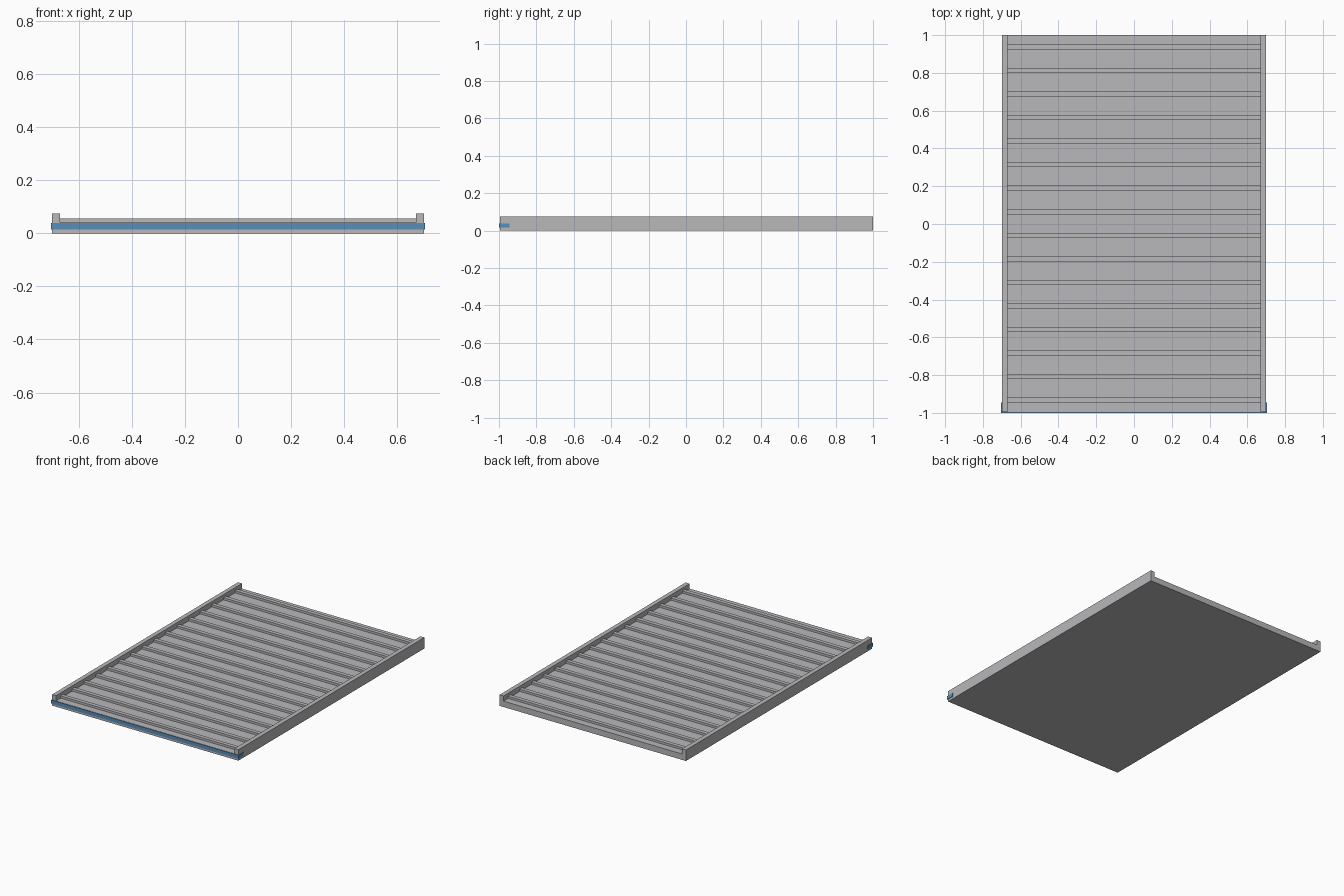
import bpy

cube = bpy.data.objects.get("Cube")
if cube:
    bpy.data.objects.remove(cube, do_unlink=True)


def material(name, rgb):
    mat = bpy.data.materials.new(name)
    mat.use_nodes = True
    colour = (*rgb, 1)
    mat.diffuse_color = colour
    mat.node_tree.nodes["Principled BSDF"].inputs["Base Color"].default_value = colour
    return mat


def box(name, low, high, mat):
    """Axis-aligned box between two opposite corners."""
    bpy.ops.mesh.primitive_cube_add(size=1)
    obj = bpy.context.object
    obj.name = name
    for v in obj.data.vertices:
        v.co = [h if c > 0 else l for c, l, h in zip(v.co, low, high)]
    obj.data.materials.append(mat)
    return obj


grey = material("metal grey", (0.48, 0.48, 0.50))
blue = material("edge blue", (0.10, 0.27, 0.47))

HALF_W, RAIL_IN = 0.70, 0.67
FRONT, BACK = -0.995, 1.0
DECK_TOP, RIB_TOP, RAIL_TOP = 0.04, 0.055, 0.075
RIBS, RIB_W = 16, 0.027

# Flat deck slab between the rails
box("deck", (-RAIL_IN, FRONT, 0), (RAIL_IN, BACK, DECK_TOP), grey)

# Raised side rails
box("left_rail", (RAIL_IN, FRONT, 0), (HALF_W, BACK, RAIL_TOP), grey)
box("right_rail", (-HALF_W, FRONT, 0), (-RAIL_IN, BACK, RAIL_TOP), grey)

# Evenly spaced cross ribs, each centred in its share of the deck
pitch = (BACK - FRONT) / RIBS
for i in range(RIBS):
    y = FRONT + (i + 0.5) * pitch
    box(f"rib_{i + 1}", (-RAIL_IN, y - RIB_W / 2, DECK_TOP),
        (RAIL_IN, y + RIB_W / 2, RIB_TOP), grey)

# Blue band across the front edge, wrapping slightly round the sides
box("front_band", (-0.704, -1.0, 0.015), (0.704, -0.945, 0.039), blue)
